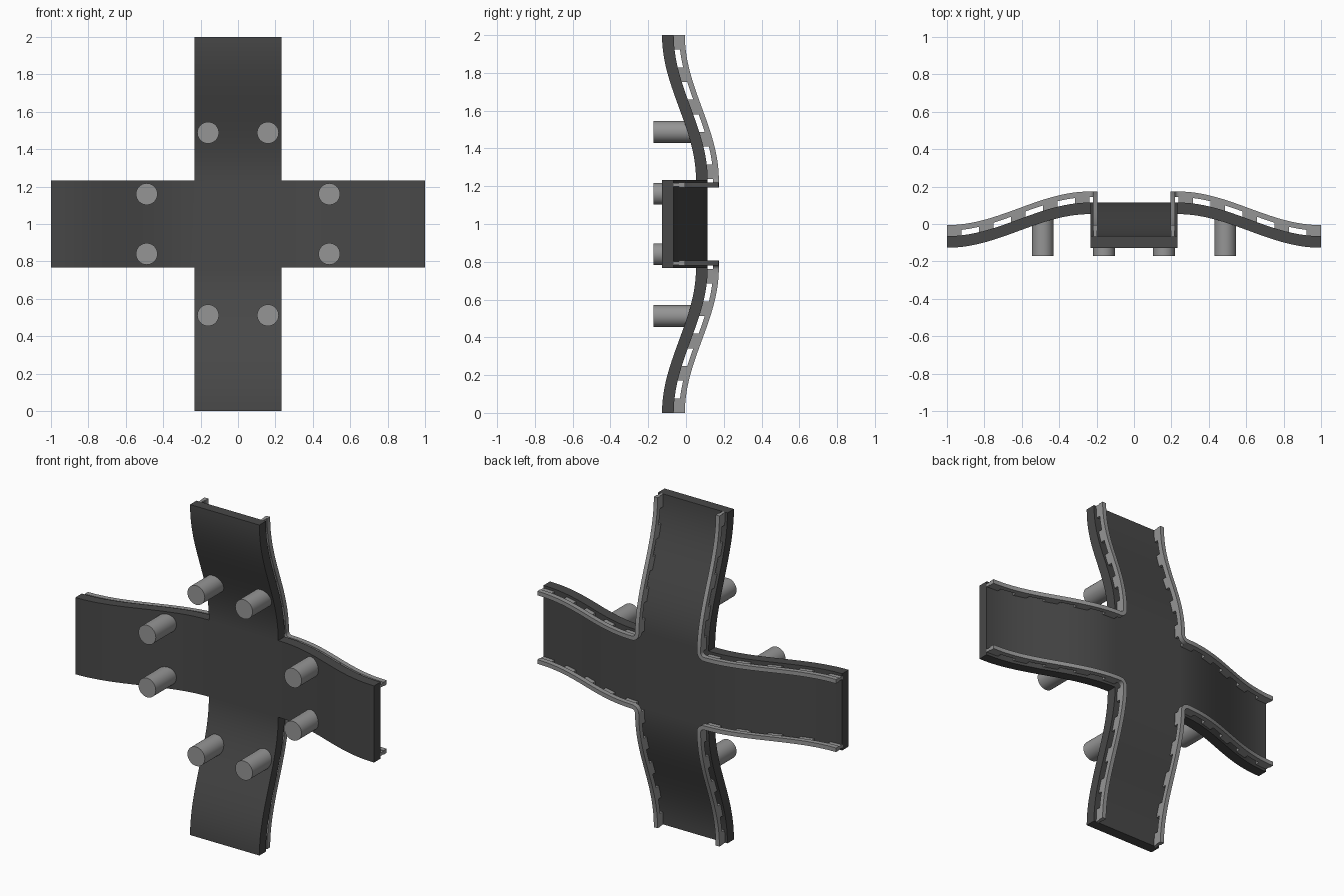
import bpy, bmesh, math
from mathutils import Vector

if "Cube" in bpy.data.objects:
    bpy.data.objects.remove(bpy.data.objects["Cube"])

HALF, THICK, RAIL = 0.232, 0.062, 0.207


def material(name, v):
    m = bpy.data.materials.new(name)
    m.diffuse_color = (v, v, v, 1)
    m.use_nodes = True
    m.node_tree.nodes["Principled BSDF"].inputs["Base Color"].default_value = m.diffuse_color
    return m


ASPHALT = material("dark asphalt", 0.065)
CONCRETE = material("grey concrete", 0.30)


def top(u):
    """Road surface height (along y) at distance u from the centre."""
    t = min(max((u - HALF) / (1 - HALF), 0), 1)
    return 0.025 + 0.09 * math.cos(math.pi * t)


def place(a, b, h, k):
    """Local plan position (a, b) turned by k quarter turns, height along y."""
    for _ in range(k):
        a, b = -b, a
    return Vector((a, h, 1 + b))


def finish(bm, name, mat, angle=30):
    bmesh.ops.recalc_face_normals(bm, faces=bm.faces)
    me = bpy.data.meshes.new(name)
    bm.to_mesh(me)
    bm.free()
    me.materials.append(mat)
    ob = bpy.data.objects.new(name, me)
    bpy.context.collection.objects.link(ob)
    bpy.ops.object.select_all(action='DESELECT')
    ob.select_set(True)
    bpy.context.view_layer.objects.active = ob
    bpy.ops.object.shade_smooth_by_angle(angle=math.radians(angle))
    return ob


def sweep(bm, path, k, lo, hi, half):
    """Rectangular bar along a plan path, following the road height."""
    rings = []
    for i, p in enumerate(path):
        d = (path[min(i + 1, len(path) - 1)] - path[max(i - 1, 0)]).normalized()
        n = Vector((-d.y, d.x)) * half
        h = top(max(p.x, p.y))
        rings.append([bm.verts.new(place(*(p + s * n), h + e, k))
                      for s, e in ((1, lo), (1, hi), (-1, hi), (-1, lo))])
    for r, q in zip(rings, rings[1:]):
        for j in range(4):
            bm.faces.new((r[j], r[(j + 1) % 4], q[(j + 1) % 4], q[j]))
    bm.faces.new(rings[0])
    bm.faces.new(rings[-1][::-1])


# Road deck: centre square plus four curved arms, given thickness
bm = bmesh.new()
bm.faces.new([bm.verts.new(place(HALF, HALF, top(0), k)) for k in range(4)])
N = 28
us = [HALF + (1 - HALF) * i / N for i in range(N + 1)]
for k in range(4):
    for u0, u1 in zip(us, us[1:]):
        bm.faces.new([bm.verts.new(place(u, v, top(u), k)) for u, v in
                      ((u0, -HALF), (u1, -HALF), (u1, HALF), (u0, HALF))])
bmesh.ops.remove_doubles(bm, verts=bm.verts, dist=1e-5)
ext = bmesh.ops.extrude_face_region(bm, geom=bm.faces[:], use_keep_orig=True)
new = [g for g in ext["geom"] if isinstance(g, bmesh.types.BMVert)]
bmesh.ops.translate(bm, verts=new, vec=(0, -THICK, 0))
finish(bm, "road_deck", ASPHALT)

# Guard rails: one rounded-corner bar per quadrant, with short wide posts
R = 0.035
c = RAIL + R
arm = [1 + (c - 1) * i / 28 for i in range(29)]
path = [Vector((u, RAIL)) for u in arm]
path += [Vector((c - R * math.sin(t), c - R * math.cos(t)))
         for t in (math.pi / 2 * i / 6 for i in range(1, 6))]
path += [Vector((RAIL, u)) for u in reversed(arm)]
rails, posts = bmesh.new(), bmesh.new()
for k in range(4):
    sweep(rails, path, k, 0.029, 0.059, 0.0125)
    for i in range(5):
        span = [1 - 0.171 * i - 0.077 * j / 4 for j in range(5)]
        sweep(posts, [Vector((u, RAIL)) for u in span], k, -0.006, 0.031, 0.009)
        sweep(posts, [Vector((RAIL, u)) for u in span], k, -0.006, 0.031, 0.009)
finish(rails, "guard_rails", CONCRETE)
finish(posts, "guard_rail_posts", CONCRETE)

# Support pillars: a pair under each arm
for k in range(4):
    for side in (-1, 1):
        y0, y1 = -0.172, top(0.488) - THICK / 2
        p = place(0.488, 0.16 * side, (y0 + y1) / 2, k)
        bpy.ops.mesh.primitive_cylinder_add(vertices=32, radius=0.058, depth=y1 - y0,
                                            location=p, rotation=(math.pi / 2, 0, 0))
        ob = bpy.context.object
        ob.name = "support_pillar"
        ob.data.materials.append(CONCRETE)
        bpy.ops.object.shade_smooth_by_angle(angle=math.radians(30))
